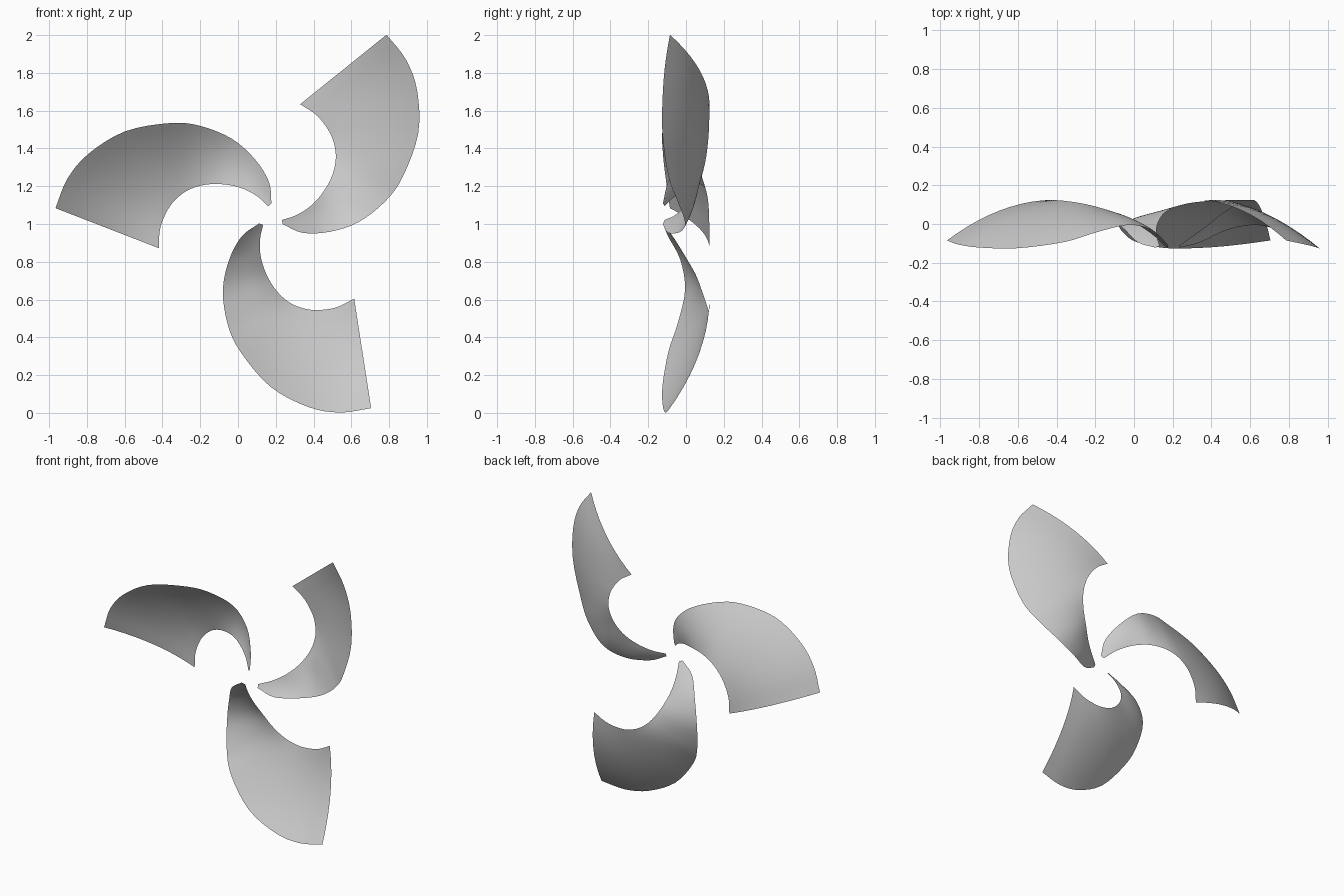
import bpy, math
from mathutils import Vector

if "Cube" in bpy.data.objects:
    bpy.data.objects.remove(bpy.data.objects["Cube"], do_unlink=True)

HUB = Vector((0.175, 0, 1.037))
STEPS, ROWS = 4, 10
CAMBER = 0.2

# Edge curves of one blade, tip to wide end, as (x, z, y)
OUTER = [(.112, 1.003, -.122), (.02, .935, -.095), (-.047, .81, -.03),
         (-.08, .65, -.005), (-.055, .47, -.045), (.012, .325, -.093),
         (.17, .14, -.125), (.37, .032, -.122), (.54, .002, -.107),
         (.705, .025, -.085)]
INNER = [(.133, .995, -.113), (.117, .92, -.06), (.12, .83, -.005),
         (.15, .735, .05), (.205, .645, .085), (.28, .58, .107),
         (.37, .548, .118), (.45, .546, .122), (.53, .562, .124),
         (.615, .605, .125)]


def smooth_path(points):
    """Catmull-Rom curve through the points, relative to the hub."""
    p = [Vector((x, y, z)) - HUB for x, z, y in points]
    p = [2 * p[0] - p[1]] + p + [2 * p[-1] - p[-2]]
    path = []
    for a, b, c, d in zip(p, p[1:], p[2:], p[3:]):
        for k in range(STEPS):
            t = k / STEPS
            path.append(0.5 * (2 * b + (c - a) * t
                               + (2 * a - 5 * b + 4 * c - d) * t ** 2
                               + (3 * b - a - 3 * c + d) * t ** 3))
    return path + [p[-2]]


def blade_mesh():
    """Thin cambered sheet stretched between the two edges."""
    outer, inner = smooth_path(OUTER), smooth_path(INNER)
    verts, faces = [], []
    for i, (o, n) in enumerate(zip(outer, inner)):
        u = i / (len(outer) - 1)
        for j in range(ROWS + 1):
            v = j / ROWS
            p = o.lerp(n, v)
            p.y += CAMBER * u * v * (1 - v)
            verts.append(p)
    w = ROWS + 1
    for i in range(len(outer) - 1):
        for j in range(ROWS):
            a = i * w + j
            faces.append((a, a + w, a + w + 1, a + 1))
    mesh = bpy.data.meshes.new("blade")
    mesh.from_pydata(verts, [], faces)
    mesh.shade_smooth()
    return mesh


# Single grey material
grey = bpy.data.materials.new("light_grey")
grey.use_nodes = True
grey.diffuse_color = (0.6, 0.6, 0.6, 1)
grey.node_tree.nodes["Principled BSDF"].inputs["Base Color"].default_value = (0.6, 0.6, 0.6, 1)

# Three blades spaced evenly around the hub
mesh = blade_mesh()
mesh.materials.append(grey)
for k, name in enumerate(("lower_blade", "right_blade", "left_blade")):
    blade = bpy.data.objects.new(name, mesh)
    blade.location = HUB
    blade.rotation_euler.y = k * math.tau / 3
    bpy.context.collection.objects.link(blade)
